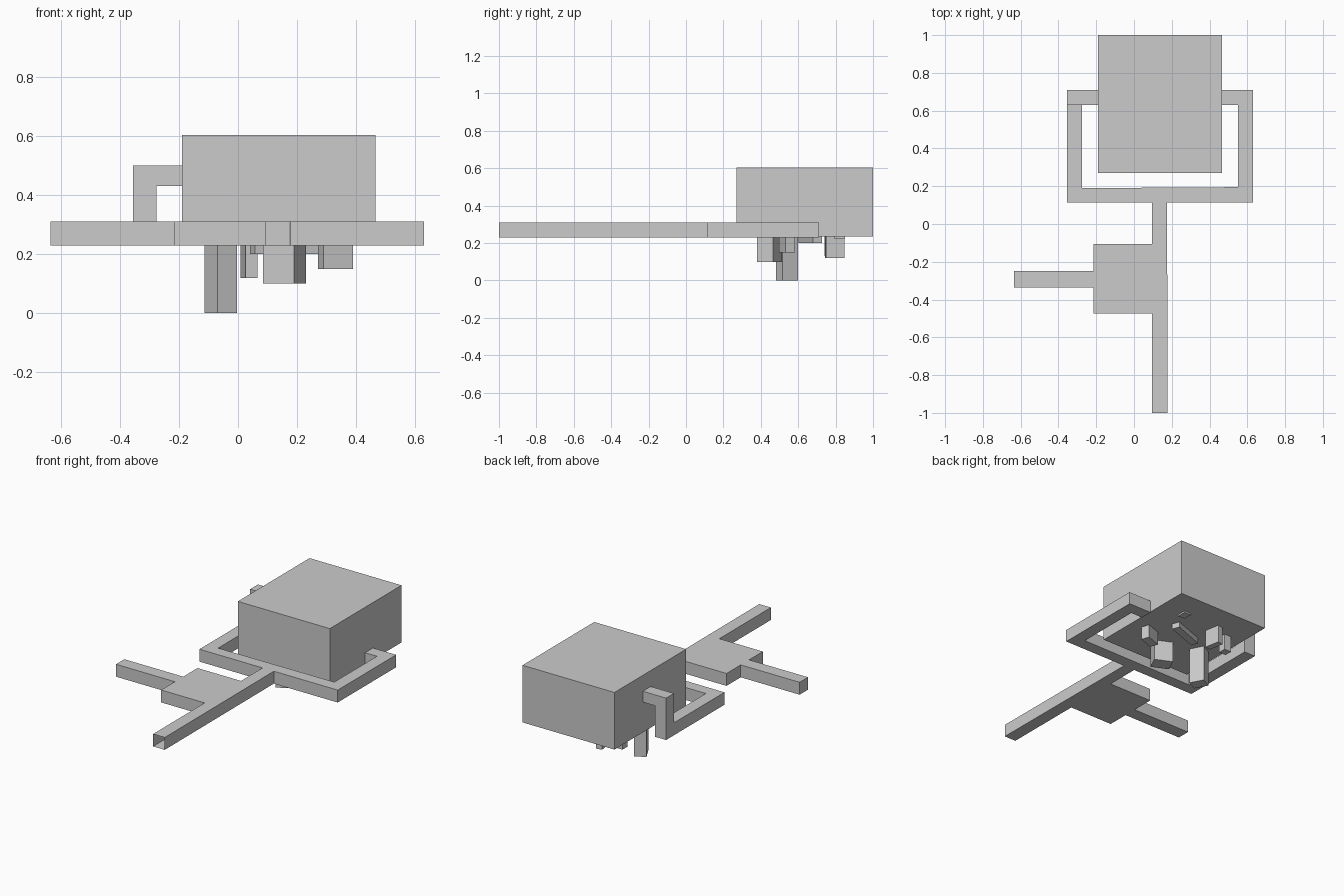
import bpy, bmesh, math
from mathutils import Vector

if "Cube" in bpy.data.objects:
    bpy.data.objects.remove(bpy.data.objects["Cube"])


def prism(name, outline, axis, start, end):
    """Extrude a 2D outline along z or y into a closed solid."""
    bm = bmesh.new()
    if axis == 'z':
        pts = [(a, b, start) for a, b in outline]
        move = Vector((0, 0, end - start))
    else:
        pts = [(a, start, b) for a, b in outline]
        move = Vector((0, end - start, 0))
    face = bm.faces.new([bm.verts.new(p) for p in pts])
    ext = bmesh.ops.extrude_face_region(bm, geom=[face], use_keep_orig=True)
    verts = [g for g in ext['geom'] if isinstance(g, bmesh.types.BMVert)]
    bmesh.ops.translate(bm, verts=verts, vec=move)
    bmesh.ops.recalc_face_normals(bm, faces=bm.faces[:])
    mesh = bpy.data.meshes.new(name)
    bm.to_mesh(mesh)
    bm.free()
    obj = bpy.data.objects.new(name, mesh)
    bpy.context.collection.objects.link(obj)
    return obj


def block(name, cx, cy, sx, sy, z0, z1, angle=0):
    """Box given by plan centre, size, height range and turn in degrees."""
    x, y = sx / 2, sy / 2
    obj = prism(name, [(-x, -y), (x, -y), (x, y), (-x, y)], 'z', z0, z1)
    obj.location = (cx, cy, 0)
    obj.rotation_euler.z = math.radians(angle)
    return obj


# Large body
block("main_box", 0.1375, 0.635, 0.655, 0.73, 0.235, 0.603)

# Flat yoke, pole, side plate and side handle in one outline
frame = prism("yoke_and_pole", [
    (0.095, -1.0), (0.178, -1.0), (0.175, 0.115), (0.63, 0.115),
    (0.63, 0.71), (0.465, 0.71), (0.465, 0.63), (0.55, 0.63),
    (0.55, 0.195), (-0.275, 0.19), (-0.275, 0.63), (-0.275, 0.71),
    (-0.355, 0.71), (-0.355, 0.115), (0.095, 0.115), (0.095, -0.105),
    (-0.215, -0.105), (-0.215, -0.25), (-0.635, -0.25), (-0.635, -0.335),
    (-0.215, -0.335), (-0.215, -0.475), (0.095, -0.475)], 'z', 0.23, 0.31)

# Open front end of the pole
bm = bmesh.new()
bm.from_mesh(frame.data)
tip = [f for f in bm.faces if all(v.co.y < -0.99 for v in f.verts)]
bmesh.ops.delete(bm, geom=tip, context='FACES_ONLY')
bm.to_mesh(frame.data)
bm.free()

# Raised hook joining the left arm to the body
prism("left_hook", [(-0.355, 0.31), (-0.275, 0.31), (-0.275, 0.43),
                    (-0.19, 0.43), (-0.19, 0.5), (-0.355, 0.5)], 'y', 0.63, 0.71)

# Pegs hanging under the body: cx, cy, sx, sy, bottom, angle
pegs = [
    ("tall_peg", -0.058, 0.54, 0.074, 0.094, 0.0, 28),
    ("wide_peg", 0.157, 0.447, 0.116, 0.094, 0.1, -25),
    ("right_peg", 0.33, 0.54, 0.105, 0.055, 0.15, 20),
    ("back_peg", 0.037, 0.795, 0.04, 0.1, 0.12, 10),
    ("small_peg", -0.075, 0.765, 0.05, 0.05, 0.13, 0),
    ("slanted_bar", 0.155, 0.665, 0.227, 0.05, 0.2, 20),
    ("thin_pad", 0.29, 0.82, 0.05, 0.06, 0.225, 0),
]
for name, cx, cy, sx, sy, low, angle in pegs:
    block(name, cx, cy, sx, sy, low, 0.236, angle)
